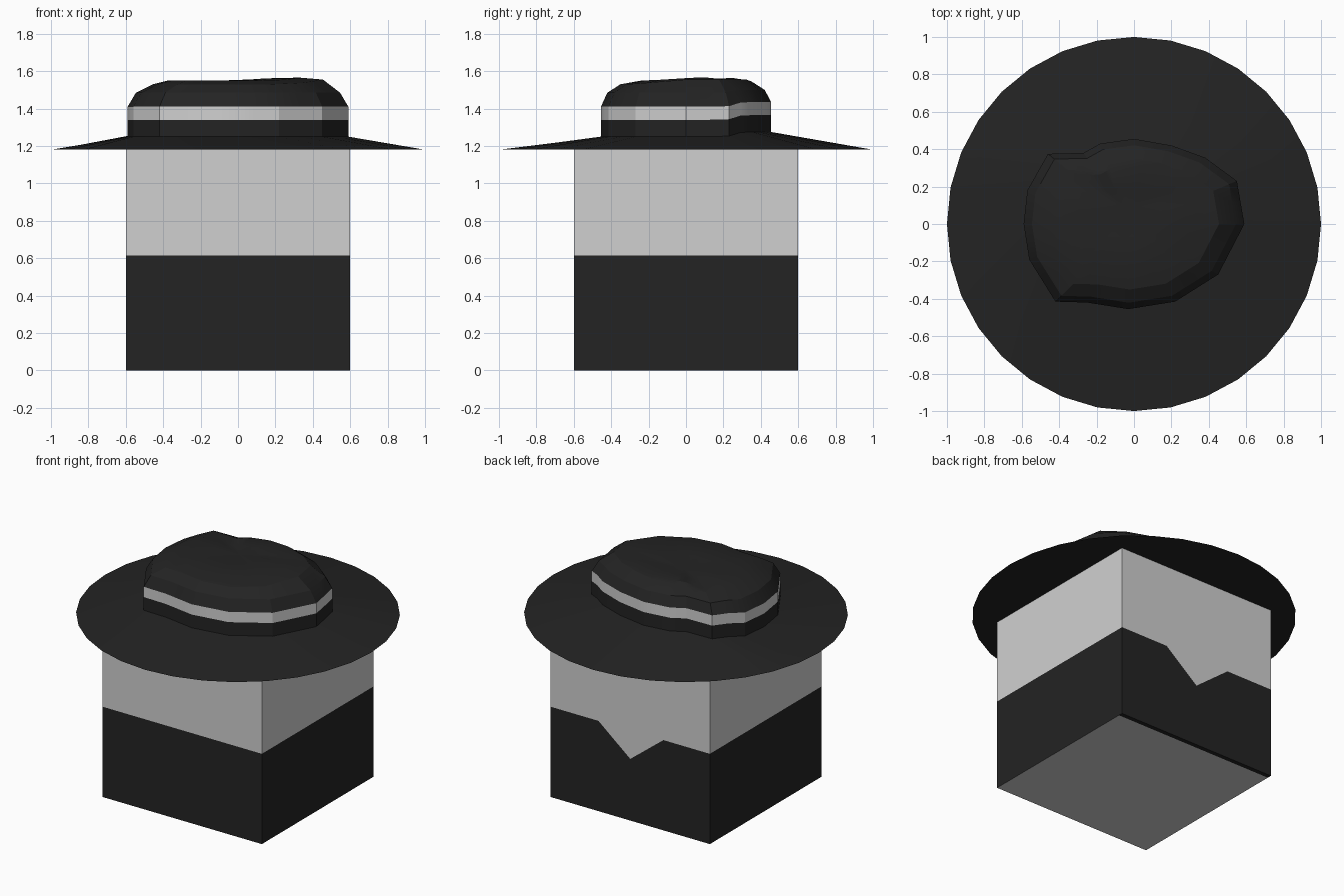
import bpy, bmesh, math

if "Cube" in bpy.data.objects:
    bpy.data.objects.remove(bpy.data.objects["Cube"])


def material(name, v):
    m = bpy.data.materials.new(name)
    m.diffuse_color = (v, v, v, 1)
    m.use_nodes = True
    m.node_tree.nodes["Principled BSDF"].inputs["Base Color"].default_value = m.diffuse_color
    return m


DARK = material("charcoal", 0.017)
LIGHT = material("light grey", 0.63)


def make_object(name, bm):
    bmesh.ops.remove_doubles(bm, verts=bm.verts, dist=0.0005)
    bmesh.ops.recalc_face_normals(bm, faces=bm.faces)
    me = bpy.data.meshes.new(name)
    bm.to_mesh(me)
    bm.free()
    me.materials.append(DARK)
    me.materials.append(LIGHT)
    ob = bpy.data.objects.new(name, me)
    bpy.context.collection.objects.link(ob)
    return ob


def face(bm, pts, mat):
    f = bm.faces.new([bm.verts.new(p) for p in pts])
    f.material_index = mat


# Two-tone box body; the back face has a pointed notch in the colour line
W, SPLIT, TOP = 0.6, 0.615, 1.19
bm = bmesh.new()
plain = [(W, SPLIT), (-W, SPLIT)]
notched = [(W, SPLIT), (0.24, SPLIT), (0, 0.42), (-0.25, SPLIT), (-W, SPLIT)]
sides = [(lambda u: (u, -W), plain), (lambda u: (W, u), plain),
         (lambda u: (-W, u), plain), (lambda u: (u, W), notched)]
for place, line in sides:
    for edge_z, mat in ((0, 0), (TOP, 1)):
        outline = line + [(-W, edge_z), (W, edge_z)]
        face(bm, [(*place(u), z) for u, z in outline], mat)
for z, y0, y1, mat in ((TOP, -W, W, 1), (0, -W, 0.57, 1), (0, 0.57, W, 0)):
    face(bm, [(-W, y0, z), (W, y0, z), (W, y1, z), (-W, y1, z)], mat)
make_object("box_body", bm)

# Hat: wide brim, pinched crown with a pale band, softly dented top
corners = [(0.59, 0), (0.55, 0.23), (0.38, 0.355), (0.2, 0.42), (0, 0.455),
           (-0.18, 0.43), (-0.27, 0.38), (-0.46, 0.375), (-0.57, 0.18),
           (-0.59, 0), (-0.56, -0.19), (-0.42, -0.415), (-0.25, -0.42),
           (-0.03, -0.455), (0.22, -0.415), (0.45, -0.27)]
outline = []
for i, (x, y) in enumerate(corners):
    nx, ny = corners[(i + 1) % len(corners)]
    outline += [(x, y), ((x + nx) / 2, (y + ny) / 2)]
N = len(outline)


def lift(y):
    return 0.025 * min(max((y - 0.22) / 0.08, 0), 1)


def crease(x, y, ex, ey):
    # closeness to the line from the dent centre to (ex, ey)
    cx, cy = -0.05, 0.09
    dx, dy = ex - cx, ey - cy
    t = min(max(((x - cx) * dx + (y - cy) * dy) / (dx * dx + dy * dy), 0), 1)
    d = math.hypot(x - cx - t * dx, y - cy - t * dy)
    return max(0, 1 - d / 0.1)


def top_z(x, y):
    hill = math.exp(-((x - 0.27) ** 2 + (y - 0.14) ** 2) / 0.05)
    dent = max(crease(x, y, -0.3, 0.26), crease(x, y, 0.38, 0.2) * 0.5)
    return 1.55 + 0.02 * hill - 0.02 * dent


bm = bmesh.new()
rings = [[bm.verts.new((math.cos(2 * math.pi * i / N),
                        math.sin(2 * math.pi * i / N), 1.18)) for i in range(N)]]
for z in (1.25, 1.34, 1.41):
    rings.append([bm.verts.new((x, y, z + lift(y))) for x, y in outline])
rings.append([bm.verts.new((x * 0.925, y * 0.925, 1.485 + lift(y) * 0.6))
              for x, y in outline])
rings.append([bm.verts.new((x * 0.77, y * 0.77, 1.53 + 0.025 * min(max(x + 0.3, 0) / 0.5, 1)
                            * min(max(y + 0.4, 0) / 0.4, 1)))
              for x, y in outline])
for s in (0.6, 0.3):
    ring = []
    for x, y in outline:
        px, py = x * s - 0.05 * (1 - s), y * s + 0.09 * (1 - s)
        ring.append(bm.verts.new((px, py, top_z(px, py))))
    rings.append(ring)
for k in range(len(rings) - 1):
    a, b = rings[k], rings[k + 1]
    for i in range(N):
        j = (i + 1) % N
        f = bm.faces.new((a[i], a[j], b[j], b[i]))
        f.material_index = 1 if k == 2 else 0
centre = bm.verts.new((-0.05, 0.09, 1.535))
for i in range(N):
    bm.faces.new((rings[-1][i], rings[-1][(i + 1) % N], centre))
bm.faces.new(rings[0][::-1])
hat = make_object("brimmed_hat", bm)

bpy.context.view_layer.objects.active = hat
hat.select_set(True)
bpy.ops.object.shade_smooth_by_angle(angle=math.radians(22))
